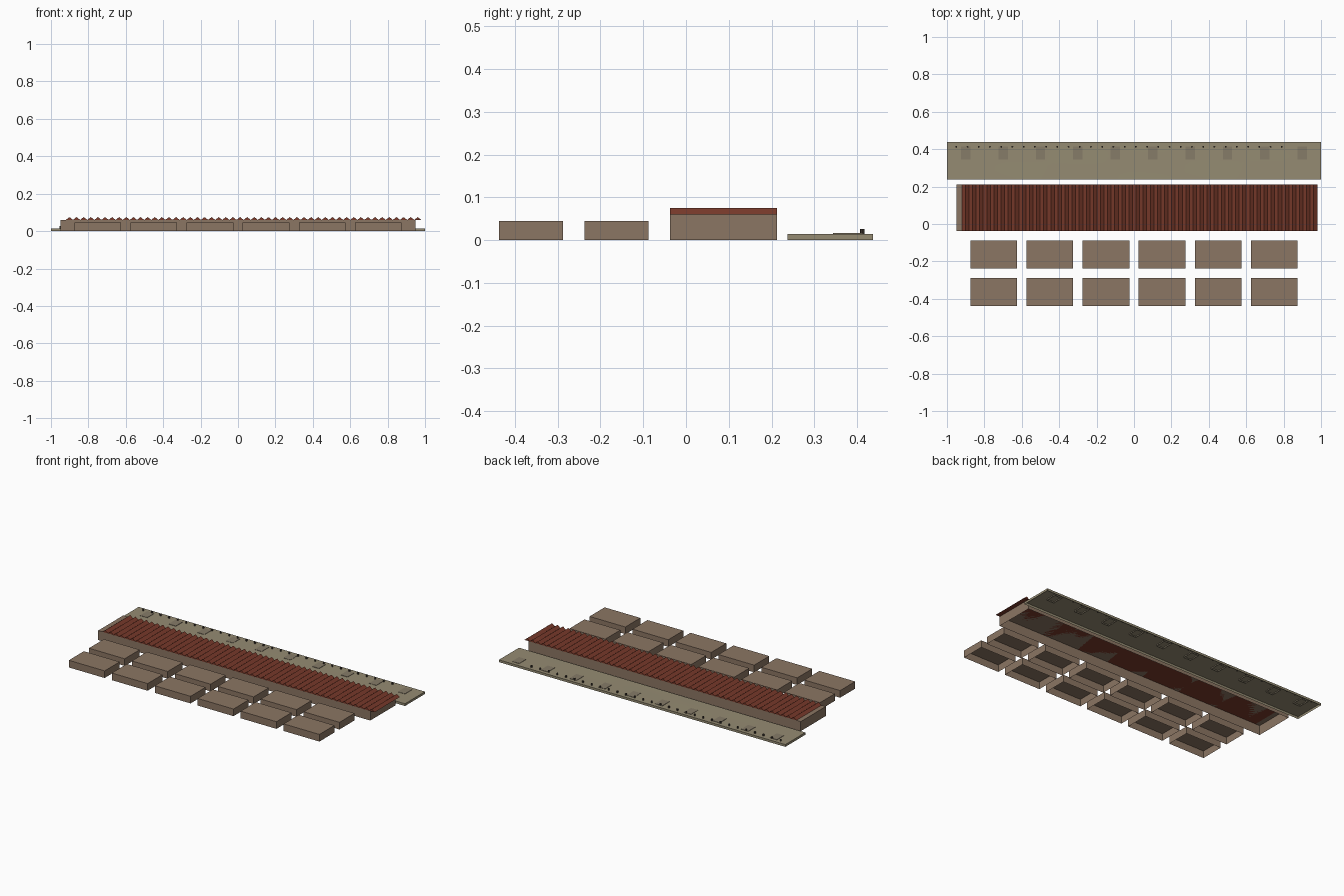
import bpy, bmesh, math

if "Cube" in bpy.data.objects:
    bpy.data.objects.remove(bpy.data.objects["Cube"])


def material(name, rgb):
    m = bpy.data.materials.new(name)
    m.diffuse_color = (*rgb, 1)
    m.use_nodes = True
    m.node_tree.nodes["Principled BSDF"].inputs["Base Color"].default_value = m.diffuse_color
    return m


WALL = material("wall_tan", (0.26, 0.18, 0.125))
SLAB = material("slab_stone", (0.30, 0.26, 0.17))
PAD = material("pad_stone", (0.24, 0.20, 0.14))
ROOF = material("roof_rust", (0.20, 0.045, 0.025))
PEG = material("peg_dark", (0.06, 0.045, 0.035))


def finish(name, bm, mat):
    bmesh.ops.recalc_face_normals(bm, faces=bm.faces[:])
    me = bpy.data.meshes.new(name)
    bm.to_mesh(me)
    bm.free()
    me.materials.append(mat)
    ob = bpy.data.objects.new(name, me)
    bpy.context.collection.objects.link(ob)
    return ob


def add_shell(bm, x0, x1, y0, y1, z0, z1):
    """Box with an open underside."""
    v = [bm.verts.new((x, y, z)) for z in (z0, z1)
         for x, y in ((x0, y0), (x1, y0), (x1, y1), (x0, y1))]
    bm.faces.new(v[4:])
    for i in range(4):
        j = (i + 1) % 4
        bm.faces.new((v[i], v[j], v[j + 4], v[i + 4]))


def shell(name, mat, *bounds):
    bm = bmesh.new()
    add_shell(bm, *bounds)
    return finish(name, bm, mat)


# Two rows of small open-bottomed blocks
for row, y in enumerate((-0.3625, -0.1625)):
    for i in range(6):
        x = -0.75 + 0.3 * i
        shell(f"small_block_{row}_{i}", WALL,
              x - 0.125, x + 0.125, y - 0.075, y + 0.075, 0, 0.045)

# Long block
shell("long_block", WALL, -0.95, 0.95, -0.0375, 0.2125, 0, 0.06)

# Ridged roof: triangular bars side by side, shifted past the right end
bm = bmesh.new()
RIDGES, PITCH = 50, 0.038
for i in range(RIDGES):
    x = -0.92 + i * PITCH
    ends = [[bm.verts.new(p) for p in ((x, y, 0.06), (x + PITCH, y, 0.06),
                                       (x + PITCH / 2, y, 0.075))]
            for y in (-0.0375, 0.2125)]
    a, b = ends
    bm.faces.new(a)
    bm.faces.new(b)
    for k in range(3):
        n = (k + 1) % 3
        bm.faces.new((a[k], a[n], b[n], b[k]))
finish("ridged_roof", bm, ROOF)

# Rear slab with a slightly uneven top and open underside
bm = bmesh.new()
NX, NY = 60, 8
grid = []
for i in range(NX + 1):
    col = []
    for j in range(NY + 1):
        x, y = -1 + 2 * i / NX, 0.2375 + 0.2 * j / NY
        edge = math.sin(math.pi * j / NY) * math.sin(math.pi * i / NX)
        z = 0.0145 + 0.0007 * edge * math.sin(9 * x + 1) * math.cos(14 * y + 3 * x)
        col.append(bm.verts.new((x, y, z)))
    grid.append(col)
for i in range(NX):
    for j in range(NY):
        bm.faces.new((grid[i][j], grid[i + 1][j], grid[i + 1][j + 1], grid[i][j + 1]))
rim = [e for e in bm.edges if e.is_boundary]
skirt = bmesh.ops.extrude_edge_only(bm, edges=rim)
for v in skirt["geom"]:
    if isinstance(v, bmesh.types.BMVert):
        v.co.z = 0
slab = finish("rear_slab", bm, SLAB)
bpy.context.view_layer.objects.active = slab
slab.select_set(True)
bpy.ops.object.shade_smooth_by_angle(angle=math.radians(30))

# Pads set into the slab
bm = bmesh.new()
for i in range(10):
    x = -0.9 + 0.2 * i
    add_shell(bm, x - 0.025, x + 0.025, 0.344, 0.414, 0.007, 0.0165)
finish("slab_pads", bm, PAD)

# Row of pegs along the back edge
bm = bmesh.new()
for i in range(30):
    new = bmesh.ops.create_cone(bm, cap_ends=True, segments=8, radius1=0.005,
                                radius2=0.005, depth=0.012)["verts"]
    bmesh.ops.translate(bm, verts=new, vec=(-0.95 + 0.06 * i, 0.4125, 0.02))
finish("slab_pegs", bm, PEG)
